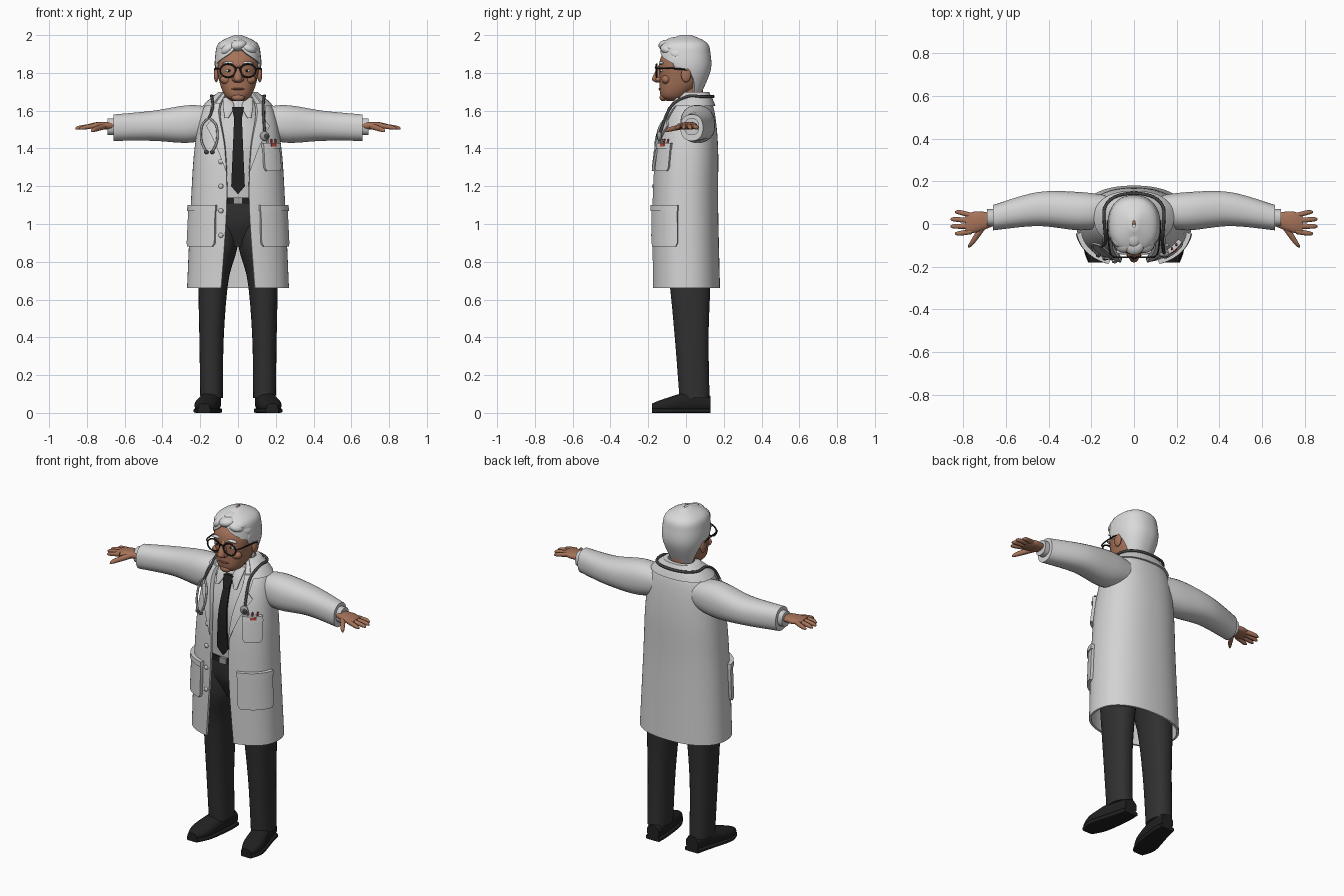
import bpy, bmesh, math
from mathutils import Vector, Matrix

cube = bpy.data.objects.get("Cube")
if cube:
    bpy.data.objects.remove(cube, do_unlink=True)

ROUNDNESS = 2.3  # superellipse exponent shared by body, coat and head


def material(name, red, green, blue):
    mat = bpy.data.materials.new(name)
    mat.use_nodes = True
    mat.diffuse_color = (red, green, blue, 1)
    mat.node_tree.nodes["Principled BSDF"].inputs["Base Color"].default_value = mat.diffuse_color
    return mat


coat_white = material("coat white", .65, .65, .65)
shirt_white = material("shirt white", .6, .6, .6)
silver_hair = material("silver hair", .7, .7, .7)
skin = material("skin", .38, .17, .1)
lip_brown = material("lip brown", .26, .1, .07)
charcoal = material("trouser charcoal", .03, .03, .03)
black = material("black", .015, .015, .015)
rubber = material("rubber grey", .06, .06, .06)
metal = material("metal grey", .35, .35, .35)
pen_red = material("pen red", .45, .06, .04)


# --- helpers ---
def finish(name, data, mat, mirror):
    ob = bpy.data.objects.new(name, data)
    bpy.context.collection.objects.link(ob)
    data.materials.append(mat)
    if mirror:
        ob.modifiers.new("mirror", 'MIRROR').use_mirror_merge = False
    if ob.type == 'MESH':
        bpy.ops.object.select_all(action='DESELECT')
        ob.select_set(True)
        bpy.context.view_layer.objects.active = ob
        bpy.ops.object.shade_smooth_by_angle(angle=math.radians(50))


def finish_bmesh(name, bm, mat, mirror):
    mesh = bpy.data.meshes.new(name)
    bm.to_mesh(mesh)
    bm.free()
    finish(name, mesh, mat, mirror)


def smooth(rows, steps=6):
    """Resample rows with a Catmull-Rom spline."""
    out = []
    for i in range(len(rows) - 1):
        before, after = rows[max(i - 1, 0)], rows[min(i + 2, len(rows) - 1)]
        for j in range(steps):
            t = j / steps
            out.append([b + t / 2 * (c - a + t * (2*a - 5*b + 4*c - d + t * (3*(b - c) + d - a)))
                        for a, b, c, d in zip(before, rows[i], rows[i + 1], after)])
    return out + [list(rows[-1])]


def loft(name, rings, mat, mirror):
    """Skin closed rings and cap the ends with strips of quads."""
    bm = bmesh.new()
    rings = [[bm.verts.new(co) for co in ring] for ring in rings]
    count = len(rings[0])
    for low, high in zip(rings, rings[1:]):
        for i in range(count):
            j = (i + 1) % count
            bm.faces.new((low[i], low[j], high[j], high[i]))
    for ring in (rings[0], rings[-1]):
        for i in range(count // 2 - 1):
            bm.faces.new((ring[i], ring[i + 1], ring[-i - 2], ring[-i - 1]))
    bmesh.ops.recalc_face_normals(bm, faces=bm.faces)
    finish_bmesh(name, bm, mat, mirror)


def power(value, exponent):
    return math.copysign(abs(value) ** (2 / exponent), value)


def solid(name, axis, rows, mat, mirror=False, exponent=ROUNDNESS, segments=28):
    """Rounded sections along an axis: (position, centre a, centre b, radius a, radius b)."""
    rings = []
    for position, a, b, radius_a, radius_b in smooth(rows):
        ring = []
        for i in range(segments):
            turn = math.tau * (i + .5) / segments
            co = [a + radius_a * power(math.cos(turn), exponent), b + radius_b * power(math.sin(turn), exponent)]
            co.insert(axis, position)
            ring.append(co)
        rings.append(ring)
    loft(name, rings, mat, mirror)


def upright(name, rows, mat):
    """Centred sections: (z, half width, front y, back y)."""
    solid(name, 2, [(z, 0, (front + back) / 2, width, (back - front) / 2)
                    for z, width, front, back in rows], mat)


def section(surface, z):
    z = min(max(z, surface[0][0]), surface[-1][0])
    for low, high in zip(surface, surface[1:]):
        if z <= high[0]:
            t = (z - low[0]) / (high[0] - low[0])
            return [a + t * (b - a) for a, b in zip(low, high)]


def point(surface, z, degrees, offset):
    """Point over a surface; zero degrees is the front."""
    width, front, back = section(surface, z)[1:4]
    turn = math.radians(degrees)
    return Vector(((width + offset) * power(math.sin(turn), ROUNDNESS),
                   (front + back) / 2 - ((back - front) / 2 + offset) * power(math.cos(turn), ROUNDNESS), z))


def angle(surface, z, x):
    ratio = min(abs(x) / section(surface, z)[1], 1)
    return math.copysign(math.degrees(math.asin(ratio ** (ROUNDNESS / 2))), x)


def shell(name, surface, rows, mat, outer, inner=-.004, mirror=False, segments=24):
    """Thick patch over a surface: rows of (z, start angle, end angle)."""
    rings = []
    for z, start, end in rows:
        arc = [start + (end - start) * i / segments for i in range(segments + 1)]
        rings.append([point(surface, z, a, outer) for a in arc]
                     + [point(surface, z, a, inner) for a in reversed(arc)])
    loft(name, rings, mat, mirror)


def blob(name, location, size, mat, mirror=False, tilt=0):
    bm = bmesh.new()
    matrix = Matrix.Translation(location) @ Matrix.Rotation(tilt, 4, 'Y') @ Matrix.Diagonal((*size, 1))
    bmesh.ops.create_uvsphere(bm, u_segments=20, v_segments=12, radius=1, matrix=matrix)
    finish_bmesh(name, bm, mat, mirror)


def wire(name, points, radius, mat, mirror=False, cyclic=False):
    curve = bpy.data.curves.new(name, 'CURVE')
    curve.dimensions, curve.bevel_depth, curve.bevel_resolution = '3D', radius, 2
    curve.use_fill_caps = True
    points = points if cyclic else smooth(points)
    spline = curve.splines.new('POLY')
    spline.points.add(len(points) - 1)
    for target, co in zip(spline.points, points):
        target.co = (*co, 1)
    spline.use_cyclic_u = cyclic
    finish(name, curve, mat, mirror)


# --- coat: (z, half width, front y, back y, half opening) ---
coat = smooth([(.66, .27, -.18, .18, .09), (1.1, .25, -.18, .17, .06), (1.4, .23, -.16, .17, .07),
               (1.6, .19, -.1, .15, .1), (1.7, .09, -.02, .11, .06)])


def on_coat(x, z, offset=.02):
    return point(coat, z, angle(coat, z, x), offset)


edges = [(row[0], angle(coat, row[0], row[4])) for row in coat]
shell("coat_body", coat, [(z, a, 360 - a) for z, a in edges], coat_white, 0, -.012, segments=64)
shell("coat_collar", coat, [(z, a + 12, 348 - a) for z, a in edges if z > 1.62], coat_white, .012, segments=48)

# Lapels widen upward from the top button, then step in at the notch
lapel = []
for i in range(13):
    z = 1.28 + .03 * i
    opening = section(coat, z)[4]
    width = .07 * i / 8 if i < 9 else .04
    lapel.append((z, angle(coat, z, opening - .003), angle(coat, z, opening + width)))
shell("lapel", coat, lapel, coat_white, .012, mirror=True)

# Pockets, each with a raised band along its top
for name, bottom, top, start, end, mirror in (("hip_pocket", .88, 1.1, 24, 80, True),
                                              ("chest_pocket", 1.28, 1.43, 31, 63, False)):
    shell(name, coat, [(bottom, start + 3, end - 3), (bottom + .02, start, end), (top, start, end)],
          coat_white, .016, mirror=mirror)
    shell(name + "_band", coat, [(top - .03, start - 1, end + 1), (top, start - 1, end + 1)],
          coat_white, .021, mirror=mirror)
for i in range(4):
    blob("coat_button", on_coat(-.09, .94 + .13 * i, .002), (.013, .008, .013), shirt_white)
for i, mat in enumerate((metal, pen_red, pen_red)):
    x = .15 + .02 * i
    wire("pocket_pen", [on_coat(x, 1.39, .01), on_coat(x, 1.45, .01)], .005, mat)
shell("name_badge", coat, [(z, 42, 52) for z in (1.41, 1.425)], pen_red, .024, .018)

# --- sleeves, cuffs and hands ---
solid("sleeve", 0, [(.1, .06, 1.54, .07, .07), (.25, .06, 1.53, .09, .1), (.45, .07, 1.52, .08, .08),
                    (.66, .03, 1.51, .06, .07)], coat_white, mirror=True)
solid("shirt_cuff", 0, [(x, .03, 1.515, .04, .045) for x in (.64, .69)], shirt_white, mirror=True)
solid("palm", 0, [(.66, .02, 1.52, .03, .02), (.74, .01, 1.52, .05, .02), (.79, 0, 1.52, .04, .01)],
      skin, mirror=True)
for i in range(4):
    base, tip = .04 - .025 * i, .055 - .033 * i
    reach = .87 - .02 * abs(i - 1.5)
    solid("finger", 0, [(.76, base, 1.52, .013, .013), (reach - .02, tip, 1.51, .011, .011),
                        (reach, tip, 1.505, .004, .004)], skin, mirror=True, segments=12)
solid("thumb", 1, [(0, .7, 1.52, .02, .016), (-.09, .76, 1.5, .013, .012), (-.11, .775, 1.49, .004, .004)],
      skin, mirror=True, segments=12)

# --- shirt, tie and belt ---
shirt = [(1.1, .18, -.13, .14), (1.4, .19, -.14, .14), (1.6, .12, -.08, .12), (1.67, .07, -.05, .1)]
upright("shirt", shirt, shirt_white)
shirt = smooth(shirt)


def tie_part(name, rows, thickness):
    shell(name, shirt, [(z, -angle(shirt, z, width), angle(shirt, z, width)) for z, width in rows],
          black, thickness, segments=8)


tie_part("tie", [(1.16, .002), (1.2, .034)] + [(1.2 + .06 * i, .034 - .0025 * i) for i in range(1, 7)], .012)
tie_part("tie_knot", [(1.55, .016), (1.58, .022), (1.62, .028)], .02)
solid("shirt_collar", 2, [(1.56, .06, -.11, .01, .01), (1.62, .05, -.08, .03, .01), (1.67, .06, -.03, .02, .02)],
      shirt_white, mirror=True)
upright("belt", [(z, .18, -.14, .142) for z in (1.105, 1.14)], black)
solid("belt_buckle", 1, [(y, 0, 1.123, .024, .018) for y in (-.148, -.13)], metal, exponent=8)

# --- trousers and shoes ---
solid("trouser_leg", 2, [(.08, .14, .045, .06, .08), (.4, .14, .03, .065, .09), (.7, .13, .02, .08, .11),
                         (.9, .1, 0, .1, .13), (1.11, .1, 0, .08, .12)], charcoal, mirror=True)
upright("trouser_seat", [(.88, .08, -.08, .09), (1, .18, -.13, .14), (1.11, .18, -.135, .14)], charcoal)
shoe = [(.13, .13, .05, .04, .04), (.05, .14, .06, .05, .06), (-.1, .17, .04, .06, .04), (-.18, .18, .03, .03, .02)]
solid("shoe", 1, shoe, black, mirror=True)
solid("shoe_sole", 1, [(y, x, .012, width + .005, .012) for y, x, _, width, _ in shoe], black, mirror=True, exponent=6)

# --- head ---
upright("neck", [(z, .065, -.05, .09) for z in (1.6, 1.75)], skin)
upright("face", [(1.65, .03, -.1, -.03), (1.68, .07, -.135, .01), (1.76, .1, -.14, .09),
                 (1.88, .11, -.135, .11), (1.98, .05, -.05, .05)], skin)
upright("nose", [(1.75, .018, -.16, -.1), (1.77, .025, -.18, -.1), (1.85, .013, -.14, -.1)], skin)
blob("nostril_wing", (.02, -.145, 1.766), (.012, .017, .012), skin, mirror=True)
blob("cheek", (.06, -.105, 1.765), (.035, .025, .025), skin, mirror=True)
blob("chin", (0, -.12, 1.67), (.035, .02, .02), skin)
blob("lips", (0, -.135, 1.715), (.035, .01, .006), lip_brown)
blob("ear", (.115, 0, 1.79), (.013, .026, .04), skin, mirror=True)
blob("eye", (.046, -.125, 1.812), (.018, .012, .009), silver_hair, mirror=True)
blob("pupil", (.046, -.134, 1.812), (.007, .005, .007), black, mirror=True)
blob("eyebrow", (.05, -.13, 1.853), (.034, .013, .008), silver_hair, mirror=True, tilt=.1)

# --- hair: last column is the angle where the hairline starts ---
hair = smooth([(1.69, .08, -.08, .08, 120), (1.81, .12, -.14, .13, 95), (1.9, .12, -.14, .13, 20),
               (1.96, .1, -.12, .11, 0), (2, .02, -.03, .03, 0)])
hairline = [(row[0], max(row[4], 0)) for row in hair]
shell("hair_cap", hair, [(z, a, 360 - a) for z, a in hairline], silver_hair, 0, -.014, segments=48)
for i in range(-2, 3):
    side = i / 2
    blob("hair_wave", point(hair, 1.945 - .03 * abs(side), 70 * side, -.035), (.05, .05, .03),
         silver_hair, tilt=side - .2)
    blob("hair_crown_wave", (.035 * i, -.05, 1.965 - .025 * abs(side)), (.04, .06, .025),
         silver_hair, tilt=side / 2)
blob("sideburn", (.11, -.035, 1.86), (.012, .035, .045), silver_hair, mirror=True)

# --- glasses ---
turns = [math.tau * i / 28 for i in range(28)]
wire("glasses_rim", [(.053 + .041 * math.cos(t), -.156, 1.812 + .035 * math.sin(t)) for t in turns],
     .0045, black, mirror=True, cyclic=True)
wire("glasses_bridge", [(-.014, -.156, 1.82), (0, -.162, 1.83), (.014, -.156, 1.82)], .004, black)
wire("glasses_arm", [(.093, -.156, 1.82), (.113, -.13, 1.825), (.123, -.02, 1.82), (.12, .015, 1.805)],
     .004, black, mirror=True)

# --- stethoscope ---
around = [point(coat, 1.675, 75 + 35 * i, .022) for i in range(7)]
wire("stethoscope_tube", [on_coat(.13, 1.48), on_coat(.12, 1.62)] + around
     + [on_coat(-.12, 1.62), on_coat(-.14, 1.56)], .0075, rubber)
for side in (-1, 1):
    path = [on_coat(-.14 + side * spread, z) for spread, z in ((0, 1.565), (.035, 1.52), (.038, 1.44), (.014, 1.38))]
    wire("stethoscope_ear_tube", path, .006, metal)
    blob("stethoscope_earpiece", path[-1], (.012, .01, .01), rubber)
blob("stethoscope_chest_piece", on_coat(.13, 1.465), (.025, .014, .025), metal)
blob("stethoscope_diaphragm", on_coat(.13, 1.465, .028), (.017, .008, .017), rubber)
